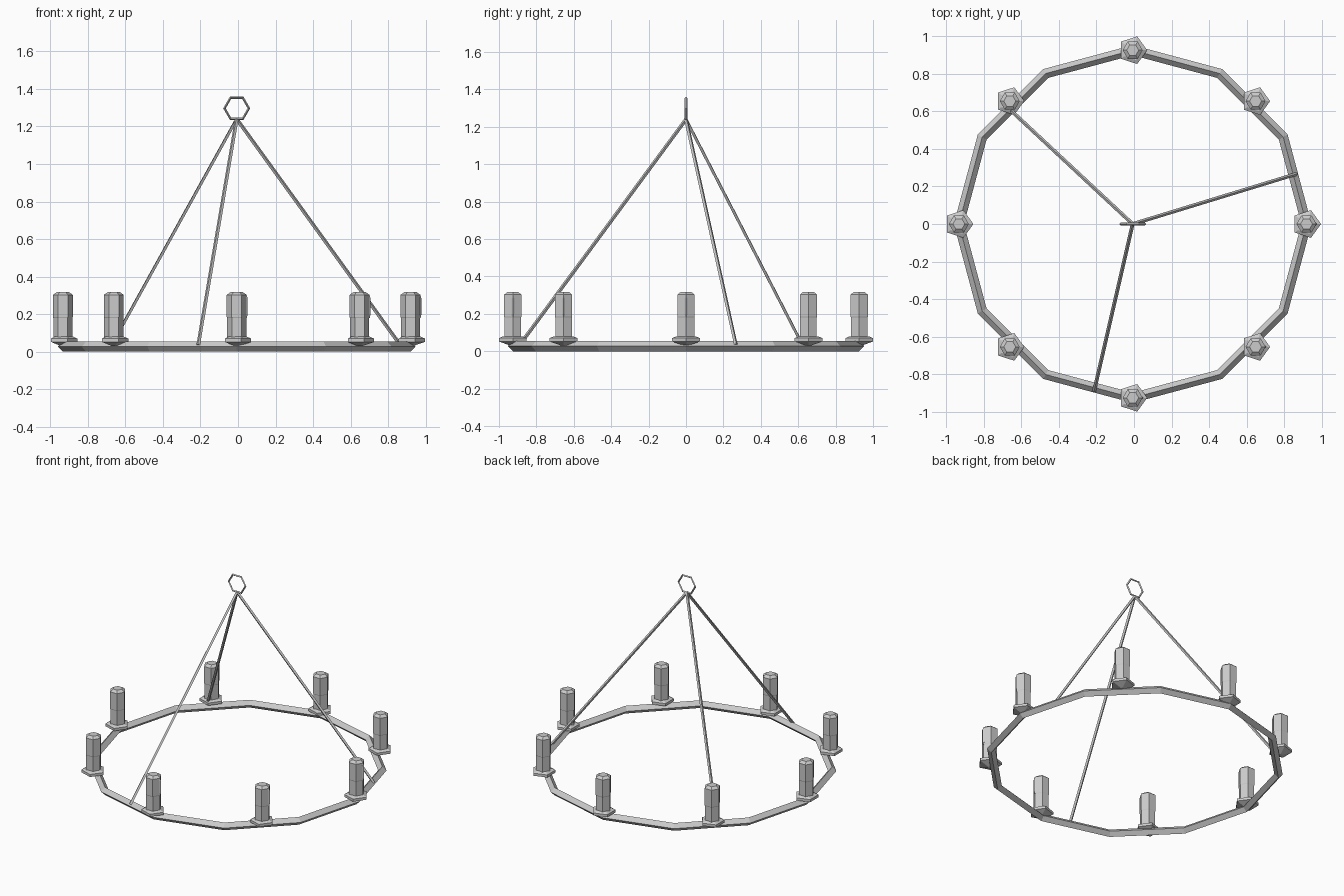
import bpy, bmesh, math
from mathutils import Vector, Matrix

if "Cube" in bpy.data.objects:
    bpy.data.objects.remove(bpy.data.objects["Cube"])

CX = -0.007          # common axis offset (five-sided pans are asymmetric in x)
R = 0.926            # hoop radius


def finish(name, bm, matrix=None):
    bmesh.ops.remove_doubles(bm, verts=bm.verts, dist=1e-5)
    bmesh.ops.recalc_face_normals(bm, faces=bm.faces)
    me = bpy.data.meshes.new(name)
    bm.to_mesh(me)
    bm.free()
    ob = bpy.data.objects.new(name, me)
    bpy.context.collection.objects.link(ob)
    if matrix is not None:
        ob.matrix_world = matrix
    return ob


def torus(name, major, minor, n, m, matrix):
    bm = bmesh.new()
    grid = []
    for i in range(n):
        a = math.tau * i / n
        row = []
        for j in range(m):
            b = math.tau * j / m
            r = major + minor * math.cos(b)
            row.append(bm.verts.new((r * math.cos(a), r * math.sin(a), minor * math.sin(b))))
        grid.append(row)
    for i in range(n):
        for j in range(m):
            i2, j2 = (i + 1) % n, (j + 1) % m
            bm.faces.new((grid[i][j], grid[i2][j], grid[i2][j2], grid[i][j2]))
    return finish(name, bm, matrix)


def lathe(name, profile, n, matrix):
    """Closed n-sided turned shape from (radius, z) pairs."""
    bm = bmesh.new()
    rings = [[bm.verts.new((r * math.cos(math.tau * k / n), r * math.sin(math.tau * k / n), z))
              for k in range(n)] for r, z in profile]
    for lo, hi in zip(rings, rings[1:]):
        for k in range(n):
            k2 = (k + 1) % n
            bm.faces.new((lo[k], lo[k2], hi[k2], hi[k]))
    bm.faces.new(rings[0][::-1])
    bm.faces.new(rings[-1])
    return finish(name, bm, matrix)


def rod(name, a, b, r, n=4):
    d = b - a
    m = Matrix.Translation(a) @ d.to_track_quat('Z', 'Y').to_matrix().to_4x4()
    return lathe(name, [(r, 0), (r, d.length)], n, m)


# twelve-sided hoop with a diamond section
torus("hoop", R, 0.027, 12, 4, Matrix.Translation((CX, 0, 0.027)))

# six-sided hanging ring, upright
torus("hanging_ring", 0.065, 0.007, 6, 4,
      Matrix.Translation((CX, 0, 1.297)) @ Matrix.Rotation(math.pi / 2, 4, 'X'))

# three suspension rods
apex = Vector((CX, 0, 1.24))
for i in range(3):
    a = math.radians(17 + 120 * i)
    foot = Vector((CX + 0.912 * math.cos(a), 0.912 * math.sin(a), 0.035))
    rod(f"rod_{i + 1}", foot, apex, 0.01)

# eight drip pans with candles
pan_profile = [(0.012, 0.03), (0.0775, 0.052), (0.0775, 0.07), (0.055, 0.08)]
candle_profile = [(0.051, 0.07), (0.051, 0.18), (0.053, 0.185), (0.053, 0.303), (0.032, 0.318)]
for i in range(8):
    a = math.tau * i / 8
    m = Matrix.Translation((CX + R * math.cos(a), R * math.sin(a), 0))
    lathe(f"drip_pan_{i + 1}", pan_profile, 5, m)
    lathe(f"candle_{i + 1}", candle_profile, 6, m)
    # small wax drip on the front-right candles
    if i in (0, 6, 7):
        lathe(f"wax_drip_{i + 1}", [(0.004, 0.18), (0.008, 0.2), (0.008, 0.285), (0.004, 0.3)], 4,
              m @ Matrix.Translation((0.05, 0, 0)))
